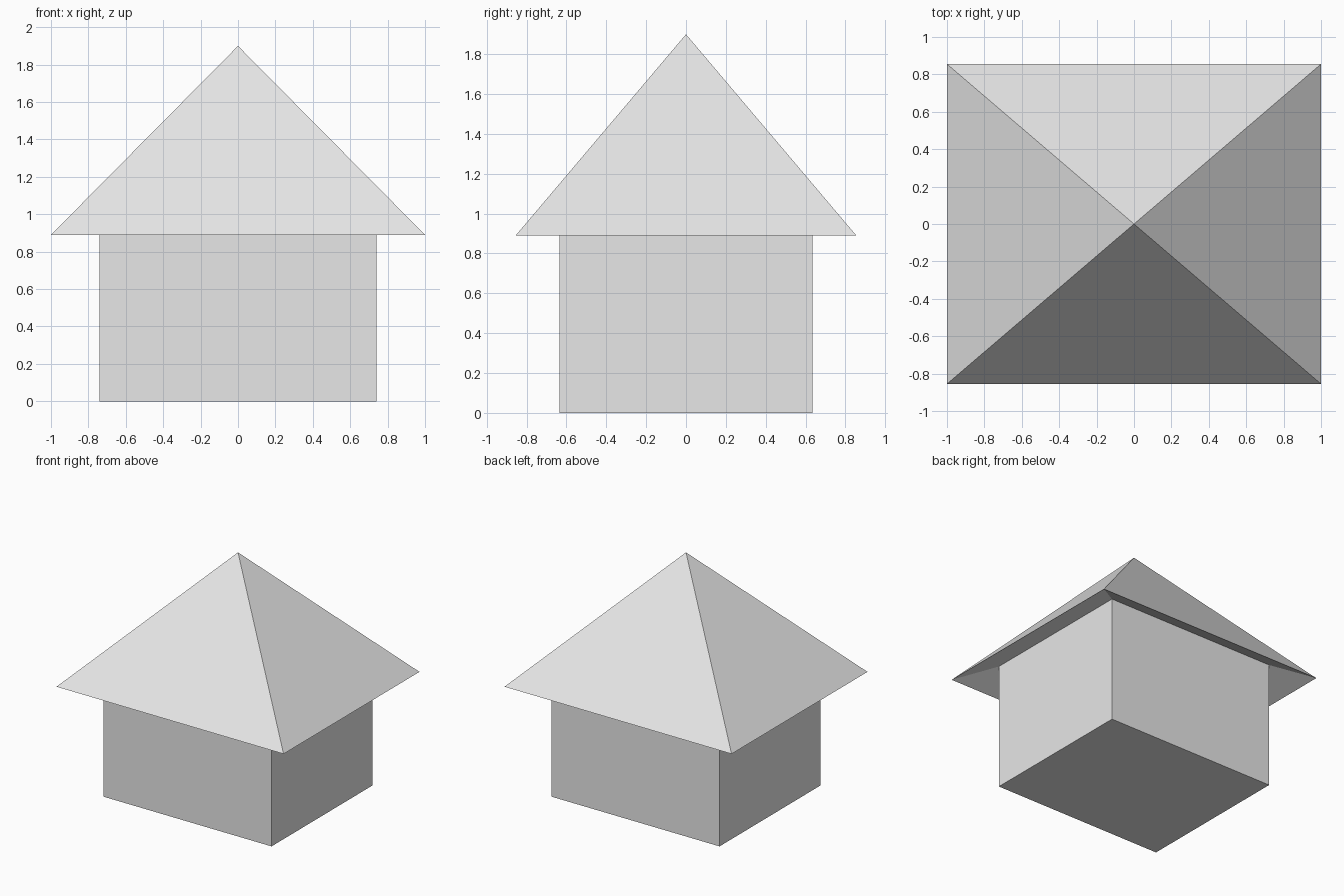
import bpy

# Remove the default cube
cube = bpy.data.objects.get("Cube")
if cube:
    bpy.data.objects.remove(cube, do_unlink=True)

# Single plain grey material
grey = bpy.data.materials.new("light grey")
grey.use_nodes = True
colour = (0.8, 0.8, 0.8, 1)
grey.diffuse_color = colour
grey.node_tree.nodes["Principled BSDF"].inputs["Base Color"].default_value = colour


def ring(hx, hy, z):
    """Corners of a rectangle, anticlockwise from above."""
    return [(-hx, -hy, z), (hx, -hy, z), (hx, hy, z), (-hx, hy, z)]


def band(a, b):
    """Four quads joining the ring starting at a to the ring above at b."""
    return [(a + i, a + (i + 1) % 4, b + (i + 1) % 4, b + i) for i in range(4)]


def make_part(name, verts, faces):
    mesh = bpy.data.meshes.new(name)
    mesh.from_pydata(verts, [], faces)
    mesh.materials.append(grey)
    obj = bpy.data.objects.new(name, mesh)
    bpy.context.collection.objects.link(obj)
    return obj


WALL = (0.74, 0.635)
EAVE = (1.0, 0.855)
WALL_TOP, EAVE_Z, APEX_Z = 1.0, 0.89, 1.9

# Walls with a closed floor, running up behind the eaves
make_part("walls", ring(*WALL, 0) + ring(*WALL, WALL_TOP),
          [(3, 2, 1, 0)] + band(0, 4))

# Pyramid roof with a soffit sloping from the wall top down to the eave
soffit = band(0, 4)
slopes = [(4 + i, 4 + (i + 1) % 4, 8) for i in range(4)]
make_part("roof", ring(*WALL, WALL_TOP) + ring(*EAVE, EAVE_Z) + [(0, 0, APEX_Z)],
          soffit + slopes)
